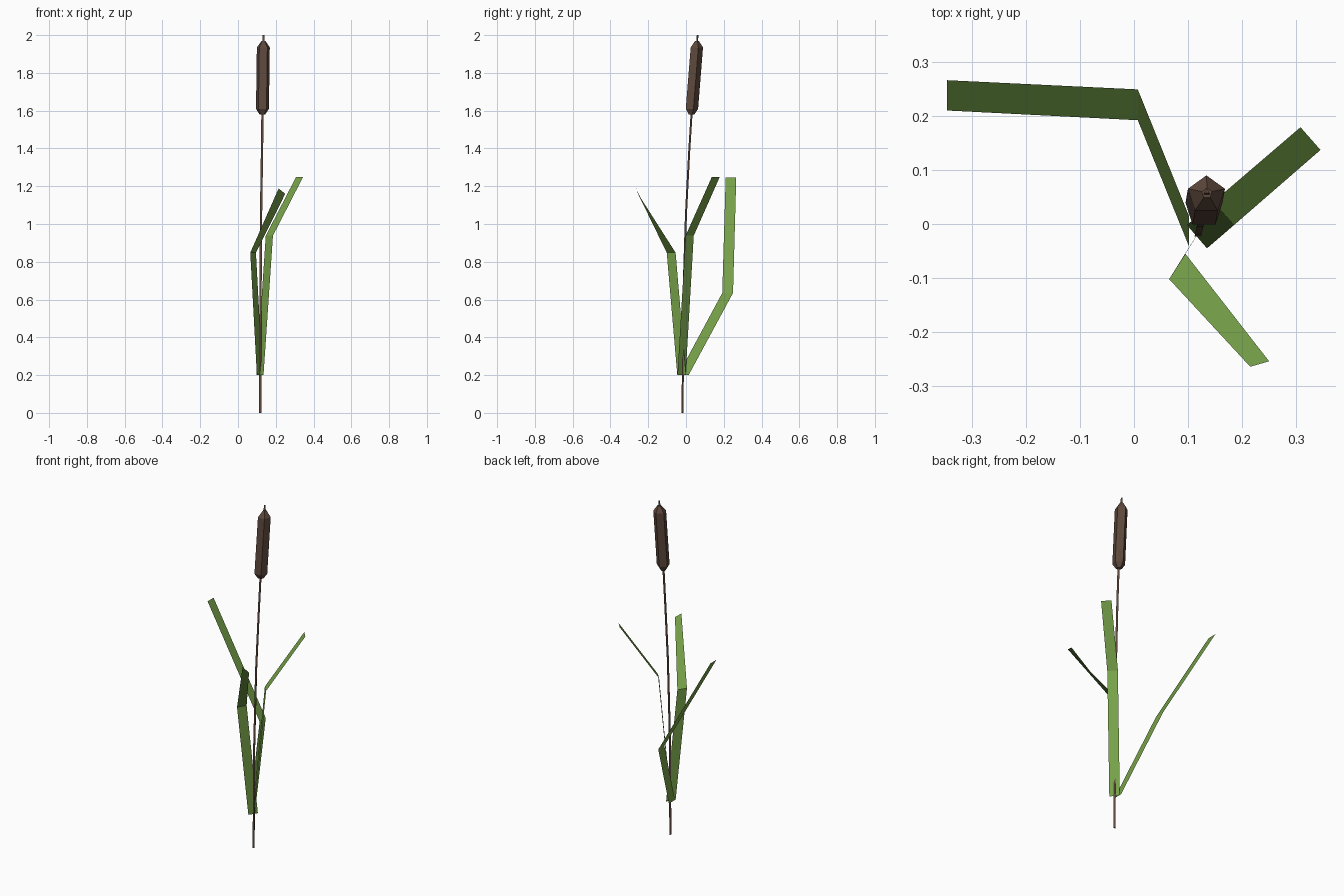
import bpy, bmesh, math
from mathutils import Vector

if "Cube" in bpy.data.objects:
    bpy.data.objects.remove(bpy.data.objects["Cube"])


def material(name, color):
    m = bpy.data.materials.new(name)
    m.diffuse_color = (*color, 1)
    m.use_nodes = True
    m.node_tree.nodes["Principled BSDF"].inputs["Base Color"].default_value = m.diffuse_color
    return m


def make_object(name, bm, mat):
    mesh = bpy.data.meshes.new(name)
    bm.to_mesh(mesh)
    bm.free()
    mesh.materials.append(mat)
    obj = bpy.data.objects.new(name, mesh)
    bpy.context.collection.objects.link(obj)
    return obj


def loft(name, sides, rings, mat):
    """Flat-sided tube through (x, y, z, radius) rings, one corner facing +y."""
    bm = bmesh.new()
    loops = []
    for x, y, z, r in rings:
        angles = [math.pi / 2 + i * math.tau / sides for i in range(sides)]
        loops.append([bm.verts.new((x + r * math.cos(a), y + r * math.sin(a), z))
                      for a in angles])
    for a, b in zip(loops, loops[1:]):
        for i in range(sides):
            j = (i + 1) % sides
            bm.faces.new((a[i], a[j], b[j], b[i]))
    bm.faces.new(loops[0][::-1])
    bm.faces.new(loops[-1])
    return make_object(name, bm, mat)


def leaf(name, edge_pairs, mat):
    """Flat creased strip through pairs of edge points."""
    bm = bmesh.new()
    rows = [[bm.verts.new(Vector(p)) for p in pair] for pair in edge_pairs]
    for (a, b), (c, d) in zip(rows, rows[1:]):
        bm.faces.new((a, b, d, c))
    return make_object(name, bm, mat)


brown = material("brown", (0.11, 0.065, 0.045))
green = material("green", (0.18, 0.35, 0.065))

# Thin three-sided stem, bending back towards the top
loft("stem", 3, [(0.118, -0.02, 0, 0.007), (0.119, -0.016, 0.6, 0.007),
                 (0.122, -0.002, 1.05, 0.007), (0.127, 0.015, 1.38, 0.007),
                 (0.13, 0.03, 1.62, 0.007), (0.135, 0.06, 2.0, 0.006)], brown)

# Five-sided seed head with tapered ends
loft("seed_head", 5, [(0.129, 0.028, 1.58, 0.016), (0.1295, 0.028, 1.61, 0.036),
                      (0.134, 0.054, 1.935, 0.036), (0.135, 0.057, 1.97, 0.010)], brown)

# Three leaves, each with one crease
leaf("left_leaf", [((0.102, -0.042, 0.2), (0.102, 0.014, 0.2)),
                   ((0.007, 0.192, 0.635), (0.007, 0.249, 0.635)),
                   ((-0.346, 0.21, 1.245), (-0.346, 0.266, 1.245))], green)
leaf("right_leaf", [((0.098, -0.002, 0.2), (0.135, -0.045, 0.2)),
                    ((0.147, 0.041, 0.938), (0.185, -0.002, 0.938)),
                    ((0.308, 0.179, 1.25), (0.345, 0.137, 1.25))], green)
leaf("front_leaf", [((0.1, -0.046, 0.2), (0.13, 0.0, 0.2)),
                    ((0.065, -0.102, 0.848), (0.095, -0.055, 0.848)),
                    ((0.215, -0.264, 1.188), (0.25, -0.254, 1.16))], green)
